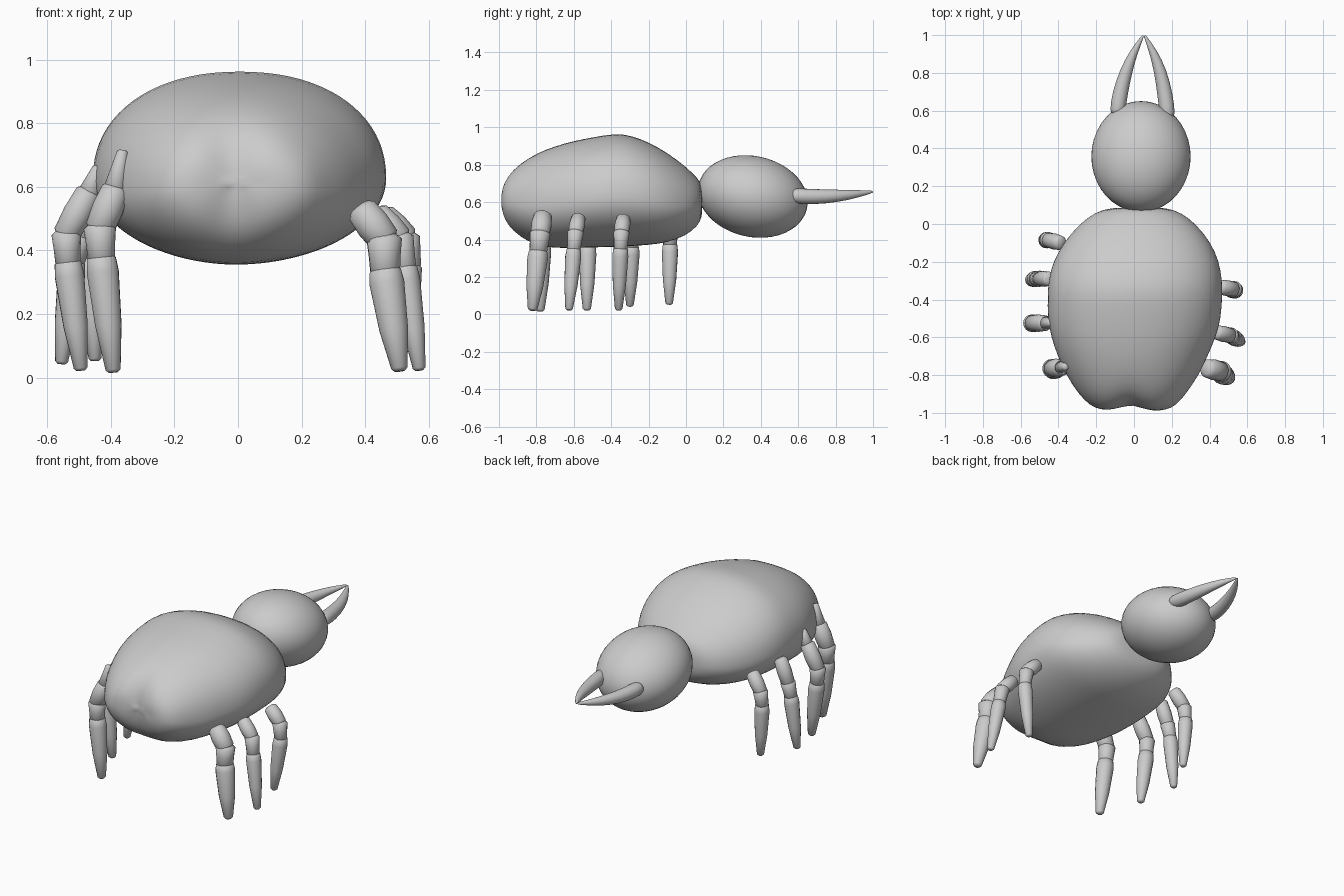
import bpy, bmesh, math
from mathutils import Vector, Matrix

cube = bpy.data.objects.get("Cube")
if cube:
    bpy.data.objects.remove(cube)

grey = bpy.data.materials.new("plain grey")
grey.use_nodes = True
grey.diffuse_color = (0.6, 0.6, 0.6, 1)
grey.node_tree.nodes["Principled BSDF"].inputs["Base Color"].default_value = (0.6, 0.6, 0.6, 1)


def add_object(name, bm, subsurf=0):
    bmesh.ops.recalc_face_normals(bm, faces=bm.faces)
    for f in bm.faces:
        f.smooth = True
    mesh = bpy.data.meshes.new(name)
    bm.to_mesh(mesh)
    bm.free()
    mesh.materials.append(grey)
    obj = bpy.data.objects.new(name, mesh)
    bpy.context.collection.objects.link(obj)
    if subsurf:
        mod = obj.modifiers.new("smooth", "SUBSURF")
        mod.levels = mod.render_levels = subsurf
    return obj


def skin(bm, rings):
    """Join consecutive closed rings of points and cap both ends."""
    loops = [[bm.verts.new(p) for p in ring] for ring in rings]
    n = len(loops[0])
    for a, b in zip(loops, loops[1:]):
        for i in range(n):
            j = (i + 1) % n
            bm.faces.new((a[i], a[j], b[j], b[i]))
    bm.faces.new(loops[0])
    bm.faces.new(loops[-1])


def tube(bm, path, radii, sides=16):
    """Round tapered tube along a path, with domed ends."""
    pts = [Vector(p) for p in path]
    first, last = (pts[1] - pts[0]).normalized(), (pts[-1] - pts[-2]).normalized()
    r0, r1 = radii[0], radii[-1]
    pts = [pts[0] - first * r0 * 0.3] + pts + [pts[-1] + last * r1 * 0.4]
    radii = [r0 * 0.65] + list(radii) + [r1 * 0.6]
    rings = []
    for i, (p, r) in enumerate(zip(pts, radii)):
        d = pts[min(i + 1, len(pts) - 1)] - pts[max(i - 1, 0)]
        rot = d.to_track_quat('Z', 'Y')
        rings.append([p + rot @ Vector((r * math.cos(t), r * math.sin(t), 0))
                      for t in (math.tau * k / sides for k in range(sides))])
    skin(bm, rings)


# Abdomen: stations of y, left x, right x, bottom z, top z
stations = [
    (0.09, -0.12, 0.17, 0.52, 0.69), (0.06, -0.21, 0.25, 0.47, 0.73),
    (0.0, -0.29, 0.33, 0.42, 0.79), (-0.1, -0.375, 0.41, 0.383, 0.865),
    (-0.2, -0.43, 0.452, 0.37, 0.922), (-0.29, -0.452, 0.467, 0.365, 0.955),
    (-0.37, -0.46, 0.47, 0.36, 0.97), (-0.5, -0.458, 0.462, 0.357, 0.947),
    (-0.6, -0.44, 0.435, 0.354, 0.928), (-0.7, -0.405, 0.39, 0.354, 0.90),
    (-0.8, -0.36, 0.345, 0.365, 0.863), (-0.9, -0.295, 0.275, 0.41, 0.81),
    (-0.96, -0.235, 0.225, 0.465, 0.75), (-0.985, -0.18, 0.17, 0.52, 0.70),
    (-0.995, -0.11, 0.1, 0.565, 0.66), (-0.997, -0.04, 0.03, 0.6, 0.63)]


def abdomen_ring(y, x0, x1, z0, z1, n=40):
    cx, hw = (x0 + x1) / 2, (x1 - x0) / 2
    mid = z0 + (z1 - z0) * 0.44
    fade = min(max((-0.7 - y) / 0.28, 0), 1) ** 2
    ring = []
    for k in range(n):
        c, s = math.cos(math.tau * k / n), math.sin(math.tau * k / n)
        power = 0.92 if s > 0 else 1.0
        x = cx + hw * math.copysign(abs(c) ** power, c)
        z = mid + (z1 - mid if s > 0 else mid - z0) * math.copysign(abs(s) ** power, s)
        notch = 0.04 * fade * math.exp(-((x + 0.02) / 0.08) ** 2)
        ring.append((x, y + notch, z))
    return ring


bm = bmesh.new()
skin(bm, [abdomen_ring(*s) for s in stations])
add_object("abdomen", bm, subsurf=1)

# Head: slightly nose-down ellipsoid
bm = bmesh.new()
bmesh.ops.create_uvsphere(bm, u_segments=40, v_segments=24, radius=1)
bm.transform(Matrix.Translation((0.037, 0.357, 0.63)) @ Matrix.Rotation(-0.22, 4, 'X')
             @ Matrix.Diagonal((0.263, 0.297, 0.216, 1)))
add_object("head", bm)

# Pincers curving together at the tips
pincers = {
    "left_pincer": [(0.178, 0.57), (0.166, 0.68), (0.14, 0.81), (0.103, 0.91), (0.058, 0.995)],
    "right_pincer": [(-0.088, 0.59), (-0.075, 0.69), (-0.042, 0.81), (-0.002, 0.91), (0.047, 0.995)]}
for name, path in pincers.items():
    bm = bmesh.new()
    heights = (0.634, 0.628, 0.633, 0.643, 0.655)
    tube(bm, [(x, y, z) for (x, y), z in zip(path, heights)],
         (0.042, 0.042, 0.034, 0.022, 0.007))
    add_object(name, bm, subsurf=1)

# Legs: hip, knee, ankle, foot and thickness
legs = {
    "left_front_leg": ((0.46, -0.335, 0.51), (0.53, -0.345, 0.44), (0.54, -0.35, 0.35), (0.5, -0.36, 0.03), 0.85),
    "left_middle_leg": ((0.44, -0.575, 0.515), (0.51, -0.59, 0.44), (0.525, -0.6, 0.345), (0.57, -0.625, 0.03), 0.85),
    "left_rear_leg": ((0.39, -0.765, 0.525), (0.46, -0.78, 0.435), (0.463, -0.79, 0.335), (0.508, -0.82, 0.03), 1.1),
    "right_front_leg": ((-0.39, -0.1, 0.54), (-0.455, -0.085, 0.45), (-0.465, -0.085, 0.37), (-0.45, -0.09, 0.06), 0.85),
    "right_second_leg": ((-0.45, -0.29, 0.57), (-0.5, -0.29, 0.44), (-0.52, -0.29, 0.36), (-0.555, -0.3, 0.05), 0.85),
    "right_third_leg": ((-0.47, -0.525, 0.58), (-0.54, -0.525, 0.45), (-0.535, -0.525, 0.36), (-0.495, -0.53, 0.03), 0.92),
    "right_rear_leg": ((-0.385, -0.76, 0.59), (-0.435, -0.765, 0.47), (-0.43, -0.77, 0.375), (-0.393, -0.78, 0.025), 1.0)}
for name, (hip, knee, ankle, foot, k) in legs.items():
    hip, knee, ankle, foot = map(Vector, (hip, knee, ankle, foot))
    bm = bmesh.new()
    tube(bm, [hip, hip.lerp(knee, 0.5), knee], (0.045 * k, 0.05 * k, 0.046 * k))
    tube(bm, [knee, knee.lerp(ankle, 0.5), ankle], (0.051 * k, 0.046 * k, 0.043 * k))
    tube(bm, [ankle, ankle.lerp(foot, 0.12), ankle.lerp(foot, 0.6), foot],
         (0.046 * k, 0.051 * k, 0.042 * k, 0.024 * k))
    add_object(name, bm)

# Slim shoulder joints reaching up the flank on the right side
shoulders = {"right_rear_shoulder": ((-0.363, -0.755, 0.71), (-0.385, -0.76, 0.6)),
             "right_third_shoulder": ((-0.44, -0.525, 0.66), (-0.465, -0.525, 0.585))}
for name, (top, low) in shoulders.items():
    bm = bmesh.new()
    tube(bm, [top, low], (0.018, 0.036))
    add_object(name, bm)
